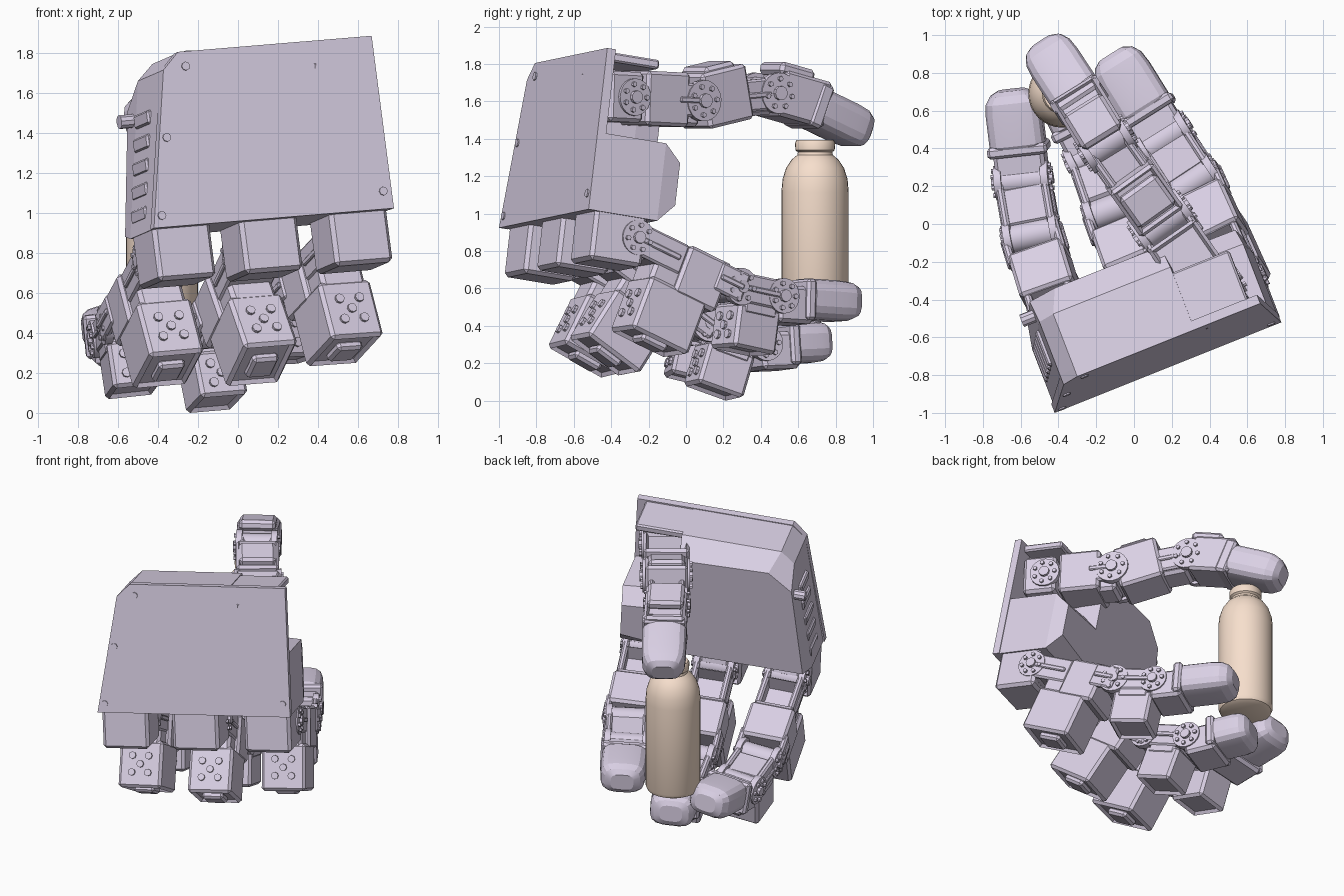
import bpy, bmesh
from math import cos, sin, pi, copysign
from mathutils import Vector as V, Matrix

if "Cube" in bpy.data.objects:
    bpy.data.objects.remove(bpy.data.objects["Cube"])

def material(name, rgb):
    m = bpy.data.materials.new(name)
    m.diffuse_color = (*rgb, 1)
    m.use_nodes = True
    m.node_tree.nodes["Principled BSDF"].inputs["Base Color"].default_value = m.diffuse_color
    return m

SHELL = material("lilac_shell", (0.70, 0.63, 0.78))
TAN = material("tan_bottle", (0.93, 0.74, 0.61))

def finish(bm, name, M, mat=SHELL, smooth=None):
    bmesh.ops.recalc_face_normals(bm, faces=bm.faces)
    bm.transform(M)
    me = bpy.data.meshes.new(name)
    bm.to_mesh(me)
    bm.free()
    me.materials.append(mat)
    ob = bpy.data.objects.new(name, me)
    bpy.context.collection.objects.link(ob)
    if smooth:
        bpy.ops.object.select_all(action='DESELECT')
        ob.select_set(True)
        bpy.context.view_layer.objects.active = ob
        bpy.ops.object.shade_smooth_by_angle(angle=smooth)
    return ob

def box(name, M, c, s, bevel=0.02, recess=None, depth=0.08, tilt=0):
    """Chamfered box; recess hollows the face pointing along that direction."""
    bm = bmesh.new()
    T = Matrix.Translation(c) @ Matrix.Rotation(tilt, 4, 'Y')
    bmesh.ops.create_cube(bm, size=1, matrix=Matrix.Diagonal((*s, 1)))
    bmesh.ops.bevel(bm, geom=bm.edges[:], offset=bevel, segments=1, affect='EDGES')
    if recess:
        bm.normal_update()
        d = V(recess)
        f = max(bm.faces, key=lambda f: f.normal.dot(d) + f.calc_area() * 0.1)
        bmesh.ops.inset_region(bm, faces=[f], thickness=0.02)
        bmesh.ops.translate(bm, verts=f.verts[:], vec=-d * depth)
    return finish(bm, name, M @ T)

def rod(name, M, c, r, length, axis='Y', seg=16):
    bm = bmesh.new()
    R = {'X': Matrix.Rotation(pi / 2, 4, 'Y'), 'Y': Matrix.Rotation(pi / 2, 4, 'X'), 'Z': Matrix()}[axis]
    bmesh.ops.create_cone(bm, cap_ends=True, segments=seg, radius1=r, radius2=r, depth=length)
    return finish(bm, name, M @ Matrix.Translation(c) @ R, smooth=0.6)

def loft(name, M, rings, mat=SHELL, smooth=None):
    bm = bmesh.new()
    loops = [[bm.verts.new(p) for p in ring] for ring in rings]
    n = len(loops[0])
    for a, b in zip(loops, loops[1:]):
        for i in range(n):
            bm.faces.new((a[i], a[(i + 1) % n], b[(i + 1) % n], b[i]))
    bm.faces.new(loops[0])
    bm.faces.new(loops[-1])
    return finish(bm, name, M, mat, smooth)

def frame(p, q, up=V((0, 0, 1))):
    """x runs from p to q, y sideways, z on the upper side."""
    x = (q - p).normalized()
    y = up.cross(x).normalized()
    M = Matrix((x, y, x.cross(y))).transposed().to_4x4()
    M.translation = p
    return M, (q - p).length

def joint(name, M, x, r=0.1, w=0.3):
    """Axle, two discs and a ring of screw heads."""
    rod(name + "_axle", M, (x, 0, 0), r * 0.8, w - 0.08)
    for s in (-1, 1):
        rod(name + "_disc", M, (x, s * (w / 2 - 0.025), 0), r, 0.04, seg=20)
        rod(name + "_hub", M, (x, s * w / 2, 0), r * 0.35, 0.03, seg=10)
        for k in range(7):
            a = 2 * pi * k / 7
            rod(name + "_screw", M, (x + r * 0.7 * cos(a), s * w / 2, r * 0.7 * sin(a)), 0.014, 0.02, seg=6)

def fork(name, M, x0, x1, h=0.13, w=0.3):
    """Two cheek plates with a raised rib each."""
    for s in (-1, 1):
        box(name + "_cheek", M, ((x0 + x1) / 2, s * (w / 2 - 0.03), 0), (x1 - x0, 0.04, h), 0.012)
        box(name + "_rib", M, ((x0 + x1) / 2, s * (w / 2 - 0.01), 0), ((x1 - x0) * 0.8, 0.025, 0.03), 0.006)

def fingertip(name, M, x0, L, w=0.3, h=0.22):
    rings = []
    for t, k in ((0, .9), (.06, 1), (.6, 1), (.8, .95), (.93, .78), (1, .5)):
        ring = []
        for i in range(16):
            a = 2 * pi * (i + .5) / 16
            c, s = cos(a), sin(a)
            ring.append((x0 + t * L, k * w / 2 * copysign(abs(c) ** .6, c),
                         k * h / 2 * copysign(abs(s) ** .6, s)))
        rings.append(ring)
    loft(name, M, rings, smooth=0.3)

def sockets(name, M, x, z, half=0.055):
    for dy, dz in ((0, 0), (-half, half), (half, half), (-half, -half), (half, -half)):
        rod(name, M, (x, dy, z + dz), 0.024, 0.03, 'X', 8)

# palm frame: u across, w towards the back, v up to the wrist
u = V((.926, .37, .077)).normalized()
v = V((-.126, .115, .985))
v = (v - u * v.dot(u)).normalized()
P = Matrix((u, v.cross(u), v)).transposed().to_4x4()
P.translation = (-.42, -1.0, .93)

# palm: front plate, body, thumb-side block and wrist shelf
def outline(pts, w):
    return [(a, w, b) for a, b in pts]
plate = [(0, 0), (1.296, 0), (1.296, .875), (.25, .875), (.16, .79)]
loft("palm_plate", P, [outline(plate, 0), outline(plate, .05)])
body = [(.01, 0), (.92, 0), (.92, .87), (.25, .87), (.16, .79)]
back = [(.04, .03), (.9, .03), (.9, .76), (.3, .78), (.14, .66)]
loft("palm_body", P, [outline(body, .05), outline(body, .36), outline(back, .5)])
side = [(.9, 0), (1.29, 0), (1.29, .42), (.9, .46)]
side_back = [(.9, .06), (1.27, .1), (1.27, .33), (.9, .36)]
loft("palm_thumb_block", P, [outline(side, .05), outline(side, .4), outline(side_back, .5)])
box("wrist_shelf", P, (1.03, .18, .84), (.42, .3, .05), 0.01)
for a, b in ((.05, .06), (1.25, .09), (.28, .8), (.13, .45)):
    rod("palm_screw", P, (a, 0, b), 0.022, 0.015, seg=8)
for b in (.1, .22, .34, .46, .58):
    box("palm_side_vent", P, (.03 + b * .17, .25, b), (.05, .2, .07), 0.01)
rod("side_knob", P, (.12, .43, .6), .035, .12, 'X', 10)

# fingers: knuckle, first, second and last joint positions with tip
fingers = {
    "left": (.17, (-.37, -.62, .78), (-.54, -.06, .46), (-.59, .23, .39), (-.65, .71, .45)),
    "middle": (.64, (.08, -.45, .81), (-.11, .08, .41), (-.21, .37, .305), (-.40, .745, .32)),
    "right": (1.125, (.55, -.31, .87), (.31, .22, .61), (.16, .45, .56), (-.12, .90, .53)),
}
for side, (uc, *pts) in fingers.items():
    A, B, C, T = map(V, pts)
    n = side + "_finger"
    box(n + "_socket", P, (uc, .2, -.11), (.31, .3, .3), 0.02, recess=(0, 1, 0), depth=.12)
    # first link with hanging motor block
    M, L = frame(A, B, v)
    box(n + "_knuckle", M, (-.07, 0, 0), (.2, .2, .18))
    joint(n + "_knuckle_joint", M, 0, .095, .28)
    fork(n + "_first_fork", M, -.03, .3, .17, .28)
    box(n + "_first_cradle", M, (.19, 0, 0), (.22, .26, .17), 0.012, recess=(0, 0, 1), depth=.1)
    box(n + "_first_case", M, (.43, 0, -.05), (.27, .3, .28), 0.018)
    box(n + "_first_web", M, (.28, 0, -.12), (.26, .24, .18))
    box(n + "_first_motor", M, (.325, 0, -.31), (.36, .29, .31), 0.018, recess=(0, 0, -1), depth=.02)
    box(n + "_motor_hook", M, (.33, 0, -.46), (.16, .14, .05), 0.015)
    sockets(n + "_first_bolts", M, .145, -.31)
    fork(n + "_first_lip", M, .5, L + .04, .16, .34)
    # second link
    M, L = frame(B, C, v)
    joint(n + "_second_joint", M, 0, .1, .3)
    fork(n + "_second_fork", M, -.02, L, .16, .3)
    box(n + "_second_case", M, (L / 2 + .01, 0, -.04), (.22, .26, .2))
    box(n + "_second_motor", M, (L / 2 + .01, 0, -.2), (.27, .25, .24), 0.018, recess=(0, 0, -1), depth=.02)
    sockets(n + "_second_bolts", M, L / 2 - .125, -.2, .05)
    # last link and tip
    M, L = frame(C, T, v)
    joint(n + "_last_joint", M, 0, .095, .3)
    box(n + "_last_case", M, (.09, 0, -.04), (.22, .27, .2))
    box(n + "_tip_collar", M, (.17, 0, -.01), (.06, .32, .22), 0.015)
    fingertip(n + "_tip", M, .18, L - .18)

# thumb across the top
a, b, c, d, T = map(V, ((.42, -.38, 1.63), (.15, .01, 1.61), (-.15, .43, 1.65), (-.28, .64, 1.59), (-.47, .93, 1.45)))
M, L = frame(a, b)
box("thumb_base", M, (-.02, 0, 0), (.22, .3, .27), 0.02)
joint("thumb_base_joint", M, .02, .1, .34)
box("thumb_root_case", M, (.25, 0, 0), (.28, .3, .29), 0.018, recess=(0, 0, 1), depth=.03)
box("thumb_root_keel", M, (.36, 0, -.09), (.26, .2, .1))
fork("thumb_root_fork", M, .3, L + .04, .18, .32)
M, L = frame(b, c)
joint("thumb_middle_joint", M, 0, .11, .32)
fork("thumb_middle_fork", M, -.02, L, .17, .26)
box("thumb_middle_case", M, (.17, 0, .01), (.3, .28, .3), 0.018, recess=(0, 0, 1), depth=.03, tilt=-.12)
box("thumb_middle_cap", M, (.15, 0, .14), (.2, .24, .09), 0.02, tilt=-.12)
box("thumb_middle_web", M, (.38, 0, -.03), (.22, .2, .16))
M, L = frame(c, d)
joint("thumb_last_joint", M, 0, .11, .28)
box("thumb_last_case", M, (.17, 0, .01), (.3, .27, .25), 0.018, recess=(0, 0, 1), depth=.03)
box("thumb_last_cap", M, (.1, 0, .14), (.22, .24, .07), 0.02)
M, L = frame(d, T)
box("thumb_tip_collar", M, (.02, 0, 0), (.08, .29, .24), 0.015)
fingertip("thumb_tip", M, .03, L, .29, .23)

# bottle held between thumb and fingers
profile = [(.14, .47), (.17, .485), (.18, .51), (.18, 1.12), (.174, 1.19), (.155, 1.25), (.125, 1.295), (.095, 1.32),
           (.092, 1.335), (.105, 1.345), (.107, 1.385), (.098, 1.4)]
rings = [[(r * cos(2 * pi * i / 32), r * sin(2 * pi * i / 32), z) for i in range(32)] for r, z in profile]
loft("bottle", Matrix.Translation((-.38, .69, 0)), rings, TAN, 0.6)

# rest the lowest point on the ground
obs = list(bpy.context.collection.objects)
low = min(p.co.z for o in obs for p in o.data.vertices)
for o in obs:
    o.data.transform(Matrix.Translation((0, 0, -low)))
